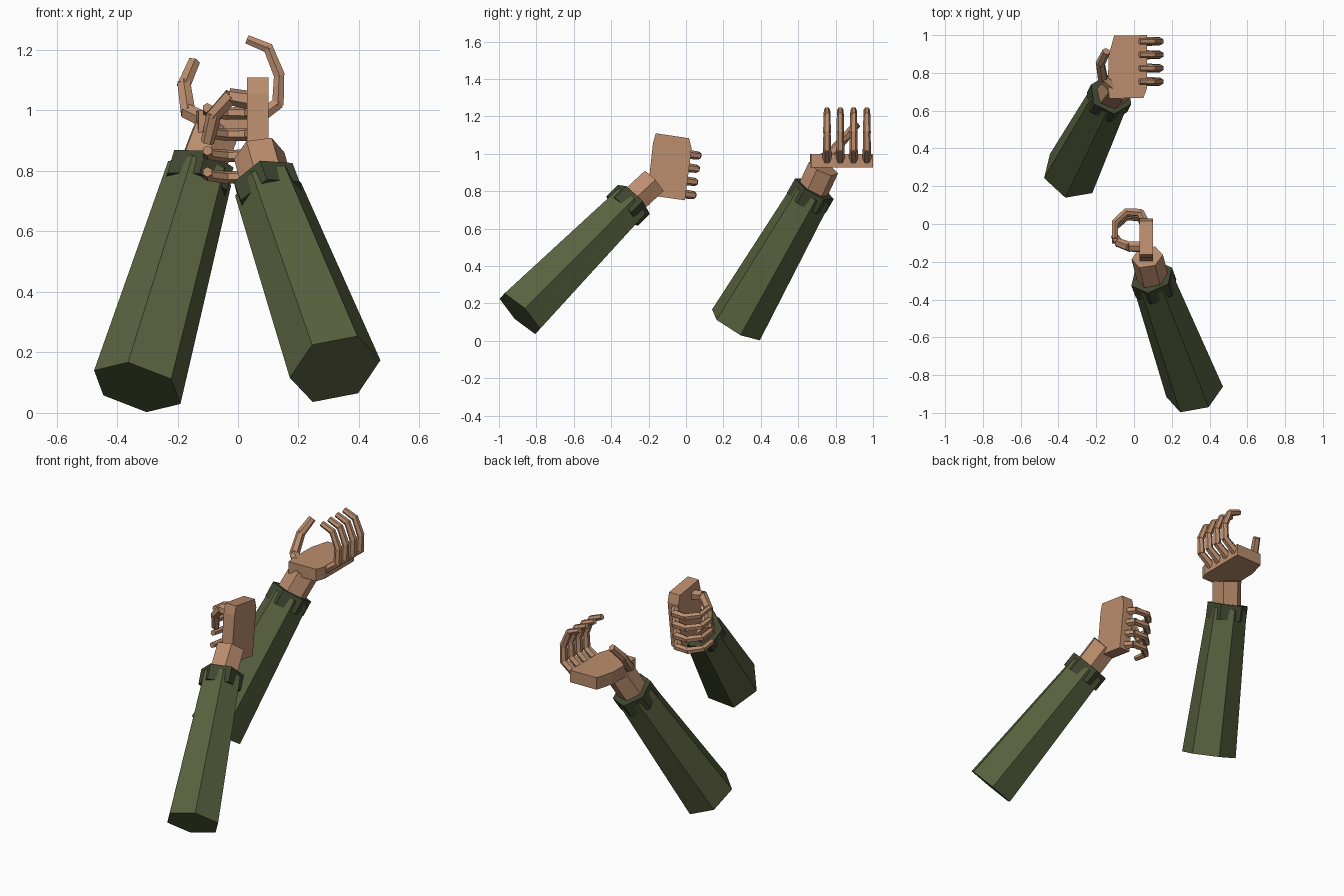
import bpy, bmesh, math
from mathutils import Vector as V, Matrix

if "Cube" in bpy.data.objects:
    bpy.data.objects.remove(bpy.data.objects["Cube"])


def mat(name, col):
    m = bpy.data.materials.new(name)
    m.diffuse_color = (*col, 1)
    m.use_nodes = True
    m.node_tree.nodes["Principled BSDF"].inputs["Base Color"].default_value = m.diffuse_color
    return m


CLOTH = mat("cloth", (0.10, 0.12, 0.05))
CUFF = mat("cuff_cloth", (0.05, 0.062, 0.03))
SKIN = mat("skin", (0.50, 0.27, 0.155))


def finish(bm, name, m):
    bmesh.ops.recalc_face_normals(bm, faces=bm.faces)
    me = bpy.data.meshes.new(name)
    bm.to_mesh(me)
    bm.free()
    me.materials.append(m)
    ob = bpy.data.objects.new(name, me)
    bpy.context.collection.objects.link(ob)
    return ob


def add_hex(bm, a, b, r1, r2, ref, turn=0):
    """Tapered six-sided bar from a to b, first corner towards ref."""
    a, b, ref = V(a), V(b), V(ref)
    d = (b - a).normalized()
    u = (ref - d * ref.dot(d)).normalized()
    w = d.cross(u)
    rings = []
    for c, r in ((a, r1), (b, r2)):
        ring = []
        for i in range(6):
            t = math.radians(60 * i + turn)
            ring.append(bm.verts.new(c + (u * math.cos(t) + w * math.sin(t)) * r))
        rings.append(ring)
    p, q = rings
    for i in range(6):
        j = (i + 1) % 6
        bm.faces.new((p[i], p[j], q[j], q[i]))
    bm.faces.new(p[::-1])
    bm.faces.new(q)


def hex_bar(name, m, *args):
    bm = bmesh.new()
    add_hex(bm, *args)
    return finish(bm, name, m)


def chain(name, pts, radii, ref):
    """Digit made of separate bars, slightly overlapping at the joints."""
    bm = bmesh.new()
    for i in range(len(pts) - 1):
        a, b = V(pts[i]), V(pts[i + 1])
        e = (b - a).normalized() * 0.006
        add_hex(bm, a - e, b + e, radii[i], radii[i] * 0.88, ref)
    return finish(bm, name, SKIN)


def arm(side, elbow, wrist, ref, hand_root, wrist_ref, origin, f, t, n, profile, thumb):
    elbow, wrist, hand_root, o = V(elbow), V(wrist), V(hand_root), V(origin)
    f, t, n = V(f).normalized(), V(t).normalized(), V(n)
    d = (wrist - elbow).normalized()
    # sleeve, turned-back cuff and bare wrist
    hex_bar(side + "_sleeve", CLOTH, elbow, wrist + d * 0.02, 0.155, 0.113, ref)
    hex_bar(side + "_cuff", CUFF, wrist - d * 0.045, wrist + d * 0.045, 0.118, 0.118, ref, 20)
    hex_bar(side + "_wrist", SKIN, wrist, hand_root, 0.085, 0.085, wrist_ref, 30)
    # palm slab with the raised thumb-side edge
    bm = bmesh.new()
    outline = [(0, .14), (0, -.14), (-.175, -.137), (-.205, -.03),
               (-.208, .142), (-.2, .196), (-.02, .192)]
    lo = [bm.verts.new(o + f * x + t * y - n * 0.036) for x, y in outline]
    hi = [bm.verts.new(o + f * x + t * y + n * 0.036) for x, y in outline]
    k = len(outline)
    for i in range(k):
        j = (i + 1) % k
        bm.faces.new((lo[i], lo[j], hi[j], hi[i]))
    bm.faces.new(lo[::-1])
    bm.faces.new(hi)
    finish(bm, side + "_palm", SKIN)
    # four fingers
    for i in range(4):
        y = 0.106 - 0.071 * i
        pts = [o + f * a + n * b + t * y for a, b in profile]
        chain(f"{side}_finger_{i + 1}", pts, (0.025, 0.022, 0.021, 0.019), t)
    # thumb
    chain(side + "_thumb", thumb, (0.032, 0.028, 0.025), t)


# front arm: hand upright, fingers curled into a loose grip
arm("front", (.321, -.888, .145), (.105, -.31, .725), (.151, .03, .032),
    (.07, -.175, .85), (-.0, -.69, .72),
    (.065, .012, .89), (0, .99, -.125), (0, .125, .99), (-1, 0, 0),
    [(-.03, 0), (.035, .03), (.04, .105), (-.015, .165), (-.095, .166)],
    [(.06, -.12, 1.03), (-.025, -.12, 1.045), (-.08, -.10, .985), (-.1, -.07, .9)])

# back arm: palm up, fingers raised
arm("back", (-.333, .267, .085), (-.132, .665, .775), (-.142, -.024, .055),
    (-.075, .735, .925), (-.3, -.8, .5),
    (.07, .86, .963), (1, 0, 0), (0, -1, 0), (0, 0, 1),
    [(-.02, 0), (.062, .06), (.066, .155), (.03, .243), (-.035, .27)],
    [(-.08, .70, .955), (-.165, .77, .995), (-.178, .85, 1.085), (-.148, .91, 1.155)])
